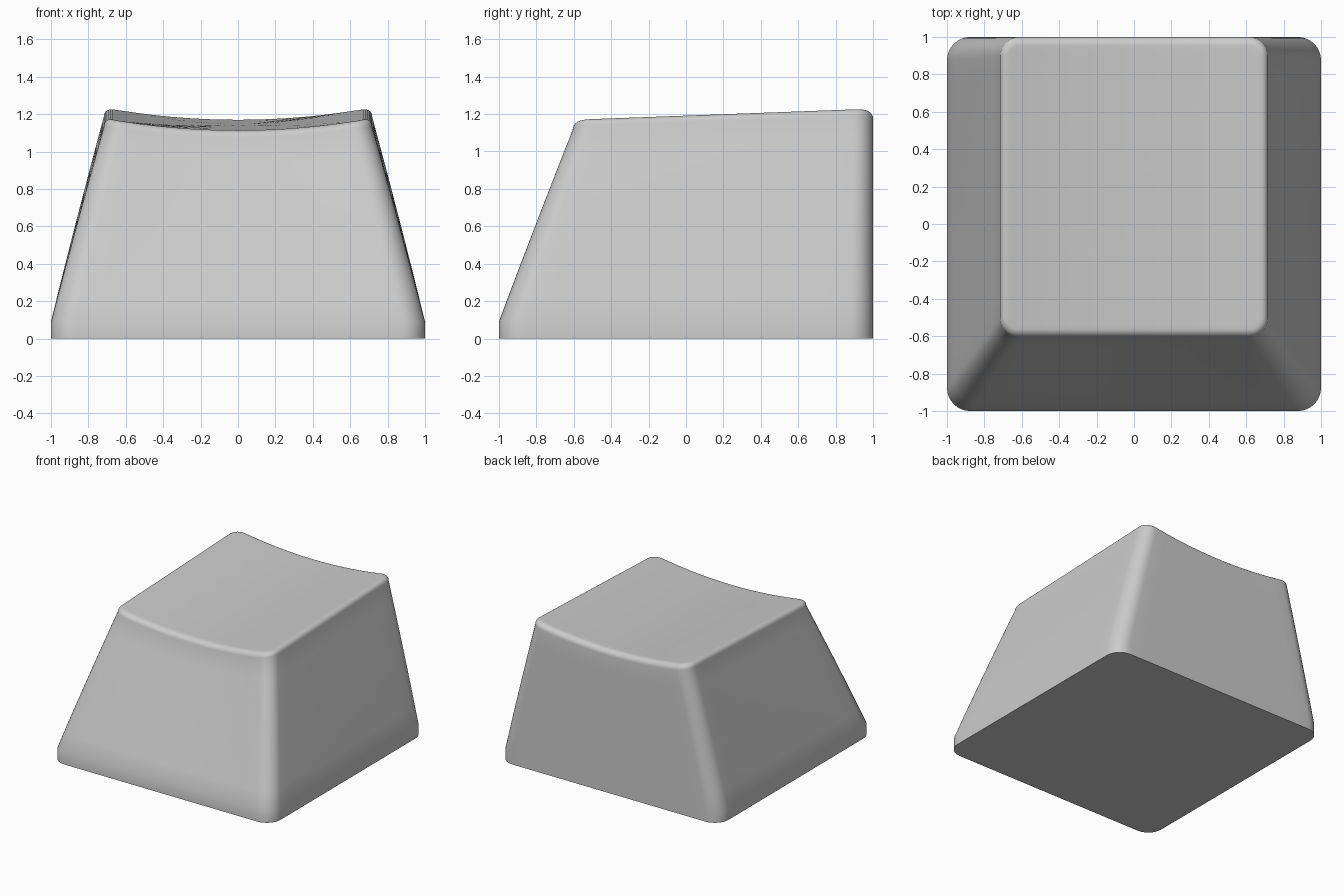
import bpy, bmesh, math

if "Cube" in bpy.data.objects:
    bpy.data.objects.remove(bpy.data.objects["Cube"])

FILLET = 0.045
SKIRT = 0.09


def dish(x, y):
    """Height of the sloped, cylindrically scooped top."""
    return 1.112 + 0.06 * (x / 0.69) ** 2 + 0.037 * (y + 0.6)


def outline(hx, y0, y1, r, arc=8, edge=14):
    """Rounded rectangle, counter-clockwise, with subdivided sides."""
    corners = [(hx - r, y0 + r, -90), (hx - r, y1 - r, 0),
               (-hx + r, y1 - r, 90), (-hx + r, y0 + r, 180)]
    pts = []
    for i, (cx, cy, start) in enumerate(corners):
        for k in range(arc + 1):
            a = math.radians(start + 90 * k / arc)
            pts.append((cx + r * math.cos(a), cy + r * math.sin(a)))
        nx, ny, ns = corners[(i + 1) % 4]
        a = math.radians(ns)
        ex, ey = nx + r * math.cos(a), ny + r * math.sin(a)
        px, py = pts[-1]
        for k in range(1, edge):
            t = k / edge
            pts.append((px + (ex - px) * t, py + (ey - py) * t))
    return pts


def mix(a, b, t):
    return a + (b - a) * t


rings = []

# Vertical skirt at the base
base = outline(1, -1, 1, 0.125)
rings.append([(x, y, 0) for x, y in base])

# Tapered walls, upright at the back
for i in range(9):
    t = i / 8
    pts = outline(mix(1, 0.717, t), mix(-1, -0.606, t), 1, mix(0.125, 0.1, t))
    rings.append([(x, y, mix(SKIRT, dish(x, y) - FILLET, t)) for x, y in pts])

# Rounded top rim
for i in range(1, 7):
    a = math.radians(15 * i)
    inset = FILLET * (1 - math.cos(a))
    drop = FILLET * (1 - math.sin(a))
    rim = outline(0.717 - inset, -0.606 + inset, 1 - inset, 0.1 - inset)
    rings.append([(x, y, dish(x, y) - drop) for x, y in rim])

# Scooped top, as shrinking rings
cy = 0.197
for s in (0.97, 0.9, 0.8, 0.68, 0.55, 0.42, 0.28, 0.14):
    ring = [(x * s, cy + (y - cy) * s) for x, y in rim]
    rings.append([(x, y, dish(x, y)) for x, y in ring])

bm = bmesh.new()
loops = [[bm.verts.new(p) for p in ring] for ring in rings]
n = len(base)
for lo, hi in zip(loops, loops[1:]):
    for i in range(n):
        j = (i + 1) % n
        bm.faces.new((lo[i], lo[j], hi[j], hi[i]))
centre = bm.verts.new((0, cy, dish(0, cy)))
for i in range(n):
    bm.faces.new((loops[-1][i], loops[-1][(i + 1) % n], centre))
bm.faces.new(loops[0][::-1])
bmesh.ops.recalc_face_normals(bm, faces=bm.faces)

mesh = bpy.data.meshes.new("keycap")
bm.to_mesh(mesh)
bm.free()
keycap = bpy.data.objects.new("keycap", mesh)
bpy.context.collection.objects.link(keycap)
bpy.context.view_layer.objects.active = keycap
keycap.select_set(True)
bpy.ops.object.shade_smooth_by_angle(angle=math.radians(40))
